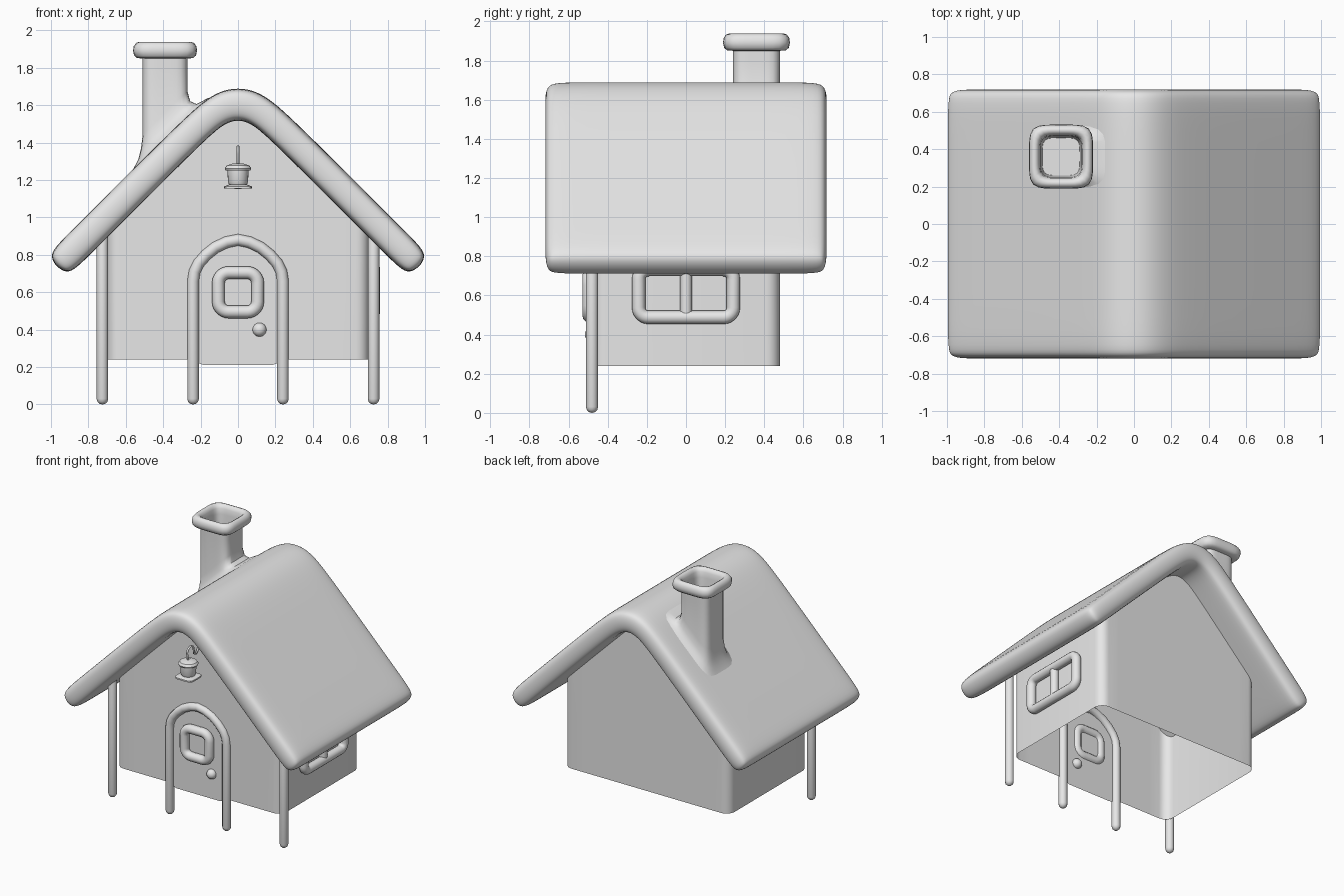
import bpy, bmesh, math
from mathutils import Vector

if "Cube" in bpy.data.objects:
    bpy.data.objects.remove(bpy.data.objects["Cube"])

CLAY = (0.8, 0.8, 0.8, 1)
mat = bpy.data.materials.new("light_grey_clay")
mat.use_nodes = True
mat.diffuse_color = CLAY
mat.node_tree.nodes["Principled BSDF"].inputs["Base Color"].default_value = CLAY

FRONT = -0.48   # y of the front wall
SIDE = 0.70     # x of the side walls


def add(name, mesh, angle=50):
    """Link a mesh with the shared material and smooth shading."""
    ob = bpy.data.objects.new(name, mesh)
    bpy.context.collection.objects.link(ob)
    mesh.materials.clear()
    mesh.materials.append(mat)
    bpy.ops.object.select_all(action="DESELECT")
    ob.select_set(True)
    bpy.context.view_layer.objects.active = ob
    bpy.ops.object.shade_smooth_by_angle(angle=math.radians(angle))
    return ob


def loft(name, rings, cap_last=False, angle=50):
    """Skin a list of closed rings that share a point count."""
    bm = bmesh.new()
    loops = [[bm.verts.new(p) for p in r] for r in rings]
    n = len(rings[0])
    for a, b in zip(loops, loops[1:]):
        for i in range(n):
            j = (i + 1) % n
            bm.faces.new((a[i], a[j], b[j], b[i]))
    if cap_last:
        bm.faces.new(loops[-1])
    mesh = bpy.data.meshes.new(name)
    bm.to_mesh(mesh)
    bm.free()
    return add(name, mesh, angle)


def tube(name, pts, r, closed=False, round_ends=True):
    """Round bar along a path, with domed ends."""
    pts = [Vector(p) for p in pts]
    radii = [1.0] * len(pts)
    if not closed and round_ends:
        for _ in range(2):
            d = (pts[0] - pts[1]).normalized()
            base = pts.pop(0)
            radii.pop(0)
            steps = [math.radians(a) for a in (88, 60, 30, 0)]
            pts = [base - d * r * (1 - math.sin(a)) for a in steps] + pts
            radii = [math.cos(a) for a in steps] + radii
            pts.reverse()
            radii.reverse()
    cu = bpy.data.curves.new(name, "CURVE")
    cu.dimensions = "3D"
    cu.bevel_depth = r
    cu.bevel_resolution = 4
    cu.use_fill_caps = True
    sp = cu.splines.new("POLY")
    sp.points.add(len(pts) - 1)
    for q, p, k in zip(sp.points, pts, radii):
        q.co = (*p, 1)
        q.radius = k
    sp.use_cyclic_u = closed
    tmp = bpy.data.objects.new(name + "_path", cu)
    mesh = bpy.data.meshes.new_from_object(tmp)
    bpy.data.objects.remove(tmp)
    return add(name, mesh, 60)


def rounded_rect(hw, hh, r, steps=6):
    pts = []
    for k, (sx, sy) in enumerate(((1, 1), (-1, 1), (-1, -1), (1, -1))):
        for i in range(steps + 1):
            a = math.pi / 2 * (k + i / steps)
            pts.append((sx * (hw - r) + r * math.cos(a), sy * (hh - r) + r * math.sin(a)))
    return pts


def roof_height(x):
    """Height of the roof's upper surface."""
    pts = ((0, 1.688), (0.147, 1.643), (0.33, 1.48), (1.2, 0.62))
    x = abs(x)
    for (x0, z0), (x1, z1) in zip(pts, pts[1:]):
        if x <= x1:
            return z0 + (z1 - z0) * (x - x0) / (x1 - x0)


# Roof: a folded slab, softened by subdivision
outer = [(0, 1.70), (0.14, 1.665), (0.32, 1.5), (0.94, 0.88), (1.028, 0.792)]
inner = [(0, 1.525), (0.08, 1.50), (0.2, 1.392), (0.826, 0.766), (0.914, 0.678)]


def mirrored(half):
    return [(-x, z) for x, z in half[:0:-1]] + half


top, under = mirrored(outer), mirrored(inner)
bm = bmesh.new()
rows = [[[bm.verts.new((x, y, z)) for x, z in side] for side in (top, under)]
        for y in (-0.723, -0.62, 0.62, 0.723)]
last = len(top) - 1
for a, b in zip(rows, rows[1:]):
    for s in (0, 1):
        for i in range(last):
            bm.faces.new((a[s][i], a[s][i + 1], b[s][i + 1], b[s][i]))
    for i in (0, last):
        bm.faces.new((a[0][i], b[0][i], b[1][i], a[1][i]))
for row in (rows[0], rows[-1]):
    for i in range(last):
        bm.faces.new((row[0][i], row[0][i + 1], row[1][i + 1], row[1][i]))
bmesh.ops.recalc_face_normals(bm, faces=bm.faces)
mesh = bpy.data.meshes.new("roof")
bm.to_mesh(mesh)
bm.free()
roof = add("roof", mesh, 180)
sub = roof.modifiers.new("soften", "SUBSURF")
sub.levels = sub.render_levels = 3

# Walls: open shell with rounded corners, dipping slightly under the door
corners = rounded_rect(SIDE, -FRONT, 0.07)
plan = []
for p, q in zip(corners, corners[1:] + corners[:1]):
    n = 14 if abs(q[0] - p[0]) > 0.5 else 1
    plan += [(p[0] + (q[0] - p[0]) * i / n, p[1] + (q[1] - p[1]) * i / n) for i in range(n)]


def floor_height(x, y):
    return 0.21 if y < FRONT + 0.01 and abs(x) < 0.2 else 0.24


loft("walls", [[(x, y, floor_height(x, y)) for x, y in plan],
               [(x, y, roof_height(x) - 0.11) for x, y in plan]])

# Chimney: flared foot on the roof, square shaft, rolled rim, hollow flue
CX, CY, HALF = -0.39, 0.36, 0.12


def soft_square(hw, n=40):
    ring = []
    for i in range(n):
        a = 2 * math.pi * i / n
        c, s = math.cos(a), math.sin(a)
        k = hw / (abs(c) ** 5 + abs(s) ** 5) ** 0.2
        ring.append((k * c, k * s))
    return ring


rings = []
for grow, ridge_grow, lift in ((1.7, 2.6, -0.02), (1.4, 1.9, 0.008), (1.2, 1.4, 0.03),
                               (1.07, 1.12, 0.075), (1, 1, 0.14)):
    ring = []
    for x, y in soft_square(HALF):
        px = CX + x * (ridge_grow if x > 0 else grow)
        ring.append((px, CY + y * grow, roof_height(px) + lift))
    rings.append(ring)
for hw, z in ((HALF, 1.80), (HALF, 1.85), (0.15, 1.852), (0.165, 1.865), (0.171, 1.89),
              (0.168, 1.915), (0.155, 1.933), (0.14, 1.938), (0.125, 1.93), (0.115, 1.91),
              (0.11, 1.87), (0.1, 1.6)):
    rings.append([(CX + x, CY + y, z) for x, y in soft_square(hw)])
loft("chimney", rings, cap_last=True)

# Corner posts
for side, sx in (("left", 1), ("right", -1)):
    tube("corner_post_" + side, [(sx * 0.725, FRONT, 0), (sx * 0.725, FRONT, 0.93)], 0.031)

# Door surround: bar with a softly pointed arch
arch = [(0.24, 0), (0.24, 0.66), (0.232, 0.71), (0.21, 0.755), (0.17, 0.80), (0.12, 0.84),
        (0.06, 0.868), (0, 0.88)]
path = [(x, FRONT, z) for x, z in arch]
tube("door_arch", path + [(-x, y, z) for x, y, z in path[-2::-1]], 0.031)

# Door window and knob
tube("door_window_frame",
     [(x, -0.495, 0.60 + z) for x, z in rounded_rect(0.105, 0.105, 0.055)], 0.034, closed=True)
bm = bmesh.new()
bmesh.ops.create_uvsphere(bm, u_segments=20, v_segments=12, radius=0.037)
bmesh.ops.translate(bm, verts=bm.verts, vec=(0.115, FRONT, 0.40))
mesh = bpy.data.meshes.new("door_knob")
bm.to_mesh(mesh)
bm.free()
add("door_knob", mesh, 180)

# Two-pane window in the left wall
tube("side_window_frame",
     [(0.725, y, 0.61 + z) for y, z in rounded_rect(0.242, 0.122, 0.05)], 0.034, closed=True)
tube("side_window_bar", [(0.72, 0, 0.48), (0.72, 0, 0.74)], 0.031, round_ends=False)

# Lantern hanging in front of the gable
LY = -0.60


def lantern_rings(rows, square):
    shape = soft_square(1) if square else [(math.cos(i * math.pi / 12), math.sin(i * math.pi / 12))
                                           for i in range(24)]
    return [[(x * r, LY + y * r, z) for x, y in shape] for r, z in rows]


loft("lantern_base", lantern_rings(((0.001, 1.153), (0.074, 1.155), (0.074, 1.166),
                                    (0.05, 1.175), (0.001, 1.176)), True), angle=30)
loft("lantern_body", lantern_rings(((0.045, 1.17), (0.054, 1.19), (0.056, 1.25)), False), angle=30)
loft("lantern_cap", lantern_rings(((0.001, 1.248), (0.065, 1.25), (0.071, 1.262), (0.06, 1.278),
                                   (0.03, 1.288), (0.001, 1.29)), False), angle=30)
hook = [(0, LY, 1.28)]
hook += [(0, LY + 0.025 - 0.04 * math.cos(a), 1.34 + 0.04 * math.sin(a))
         for a in (math.pi * i / 8 for i in range(9))]
hook += [(0, -0.53, 1.31), (0, -0.51, 1.30), (0, -0.49, 1.32), (0, -0.47, 1.35)]
tube("lantern_hook", hook, 0.007, round_ends=False)
